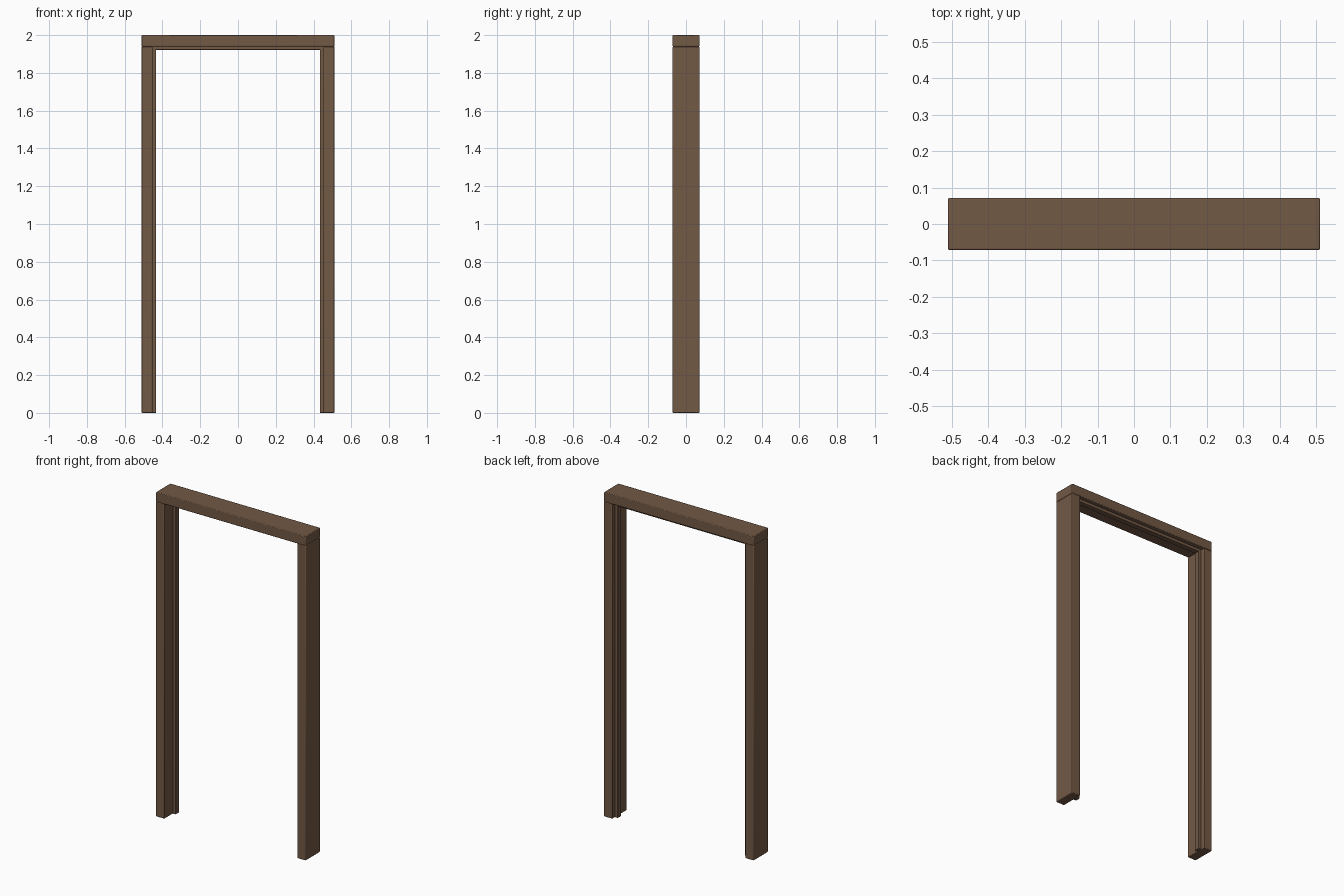
import bpy

if "Cube" in bpy.data.objects:
    bpy.data.objects.remove(bpy.data.objects["Cube"])

wood = bpy.data.materials.new("brown wood")
wood.diffuse_color = (0.17, 0.1, 0.06, 1)
wood.use_nodes = True
wood.node_tree.nodes["Principled BSDF"].inputs["Base Color"].default_value = wood.diffuse_color


def box(name, lo, hi, bevel):
    """Box between two corners with slightly eased edges."""
    bpy.ops.mesh.primitive_cube_add(size=1, location=[(a + b) / 2 for a, b in zip(lo, hi)])
    ob = bpy.context.object
    ob.name = name
    ob.scale = [b - a for a, b in zip(lo, hi)]
    bpy.ops.object.transform_apply(location=False, rotation=False, scale=True)
    ob.data.materials.append(wood)
    mod = ob.modifiers.new("eased_edges", 'BEVEL')
    mod.width = bevel
    mod.segments = 2
    bpy.ops.object.shade_smooth_by_angle()
    return ob


X_OUT, X_IN, X_STOP = 0.511, 0.453, 0.434   # outer face, inner face, stop face
DEPTH = 0.071                               # half depth of the frame
Z_HEAD, Z_STOP = 1.94, 1.922                # underside of header and of its stop
STOP_Y = (0.013, 0.045)                     # the stop sits towards the back

# Header across the top
box("header", (-X_OUT, -DEPTH, Z_HEAD), (X_OUT, DEPTH, 2.0), 0.004)

# Side posts and the stops on their inner faces
for side, s in (("left", -1), ("right", 1)):
    x0, x1 = sorted((s * X_IN, s * X_OUT))
    box(side + "_post", (x0, -DEPTH, 0), (x1, DEPTH, Z_HEAD), 0.004)
    x0, x1 = sorted((s * X_STOP, s * (X_IN + 0.003)))
    box(side + "_stop", (x0, STOP_Y[0], 0), (x1, STOP_Y[1], Z_HEAD), 0.002)

# Stop under the header
box("header_stop", (-X_IN, STOP_Y[0], Z_STOP), (X_IN, STOP_Y[1], Z_HEAD + 0.003), 0.002)
